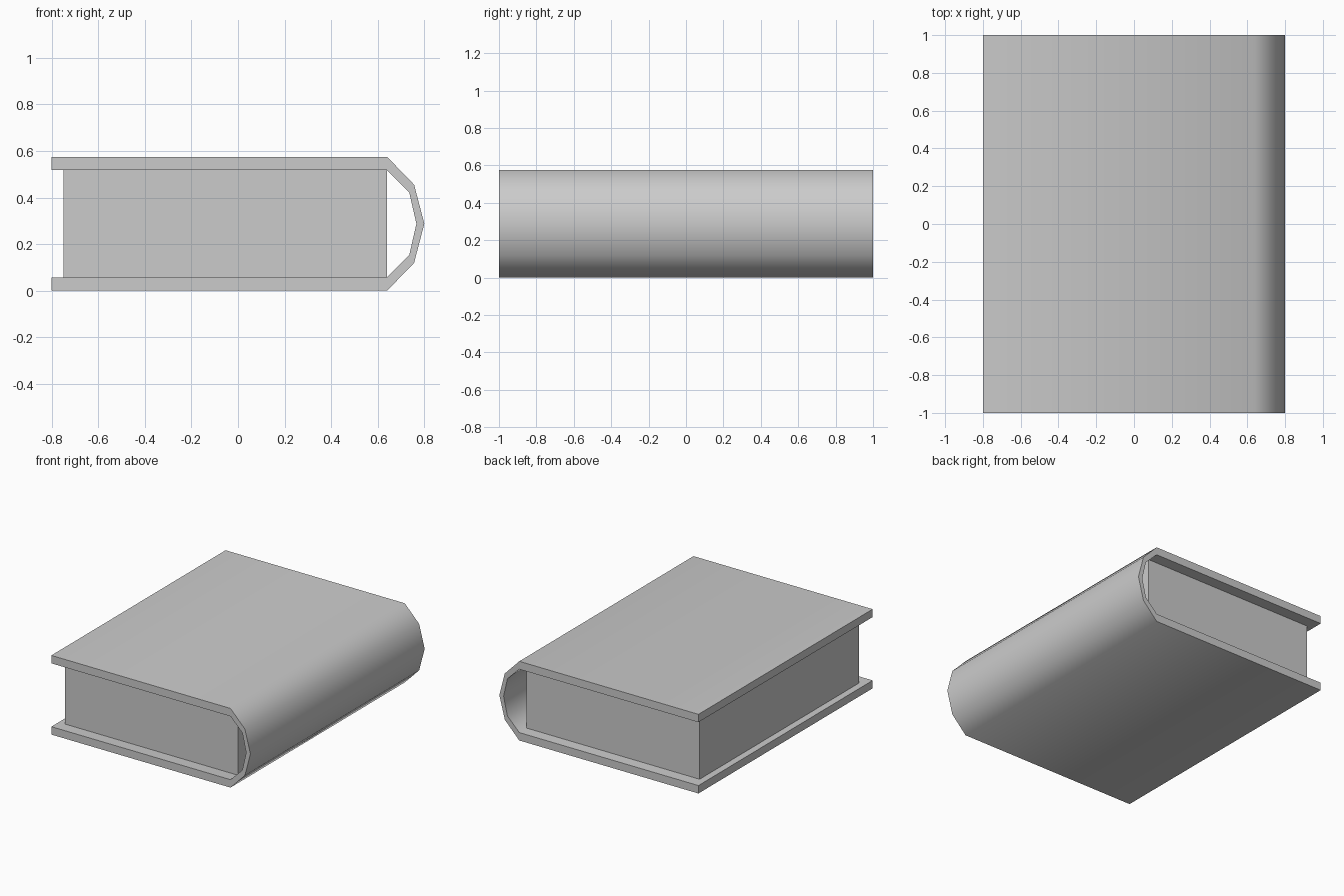
import bpy, bmesh, math

if "Cube" in bpy.data.objects:
    bpy.data.objects.remove(bpy.data.objects["Cube"])

MID = 0.2875  # half the thickness of the book

# Upper half of the cover section: (outer, inner) point pairs, heights from mid-plane
half = [((-0.80, 0.2875), (-0.80, 0.23)),
        ((0.64, 0.2875), (0.64, 0.23)),
        ((0.756, 0.168), (0.735, 0.135)),
        ((0.80, 0.0), (0.766, 0.0))]
mirrored = [tuple((x, -z) for x, z in pair) for pair in reversed(half[:-1])]
section = half + mirrored


def finish(bm, name):
    bmesh.ops.recalc_face_normals(bm, faces=bm.faces)
    mesh = bpy.data.meshes.new(name)
    bm.to_mesh(mesh)
    bm.free()
    obj = bpy.data.objects.new(name, mesh)
    bpy.context.collection.objects.link(obj)
    return obj


# Cover: quad strip across the section, extruded along the spine
bm = bmesh.new()
rows = [[bm.verts.new((x, -1, z + MID)) for x, z in pair] for pair in section]
for (a, b), (c, d) in zip(rows, rows[1:]):
    bm.faces.new((a, b, d, c))
ext = bmesh.ops.extrude_face_region(bm, geom=bm.faces[:], use_keep_orig=True)
bmesh.ops.translate(bm, vec=(0, 2, 0),
                    verts=[v for v in ext["geom"] if isinstance(v, bmesh.types.BMVert)])
cover = finish(bm, "cover")
bpy.context.view_layer.objects.active = cover
cover.select_set(True)
bpy.ops.object.shade_smooth_by_angle(angle=math.radians(60))

# Page block, set back from the cover edges
bm = bmesh.new()
bmesh.ops.create_cube(bm, size=1)
bmesh.ops.scale(bm, vec=(1.39, 1.83, 0.46), verts=bm.verts)
bmesh.ops.translate(bm, vec=(-0.055, 0, MID), verts=bm.verts)
finish(bm, "pages")
